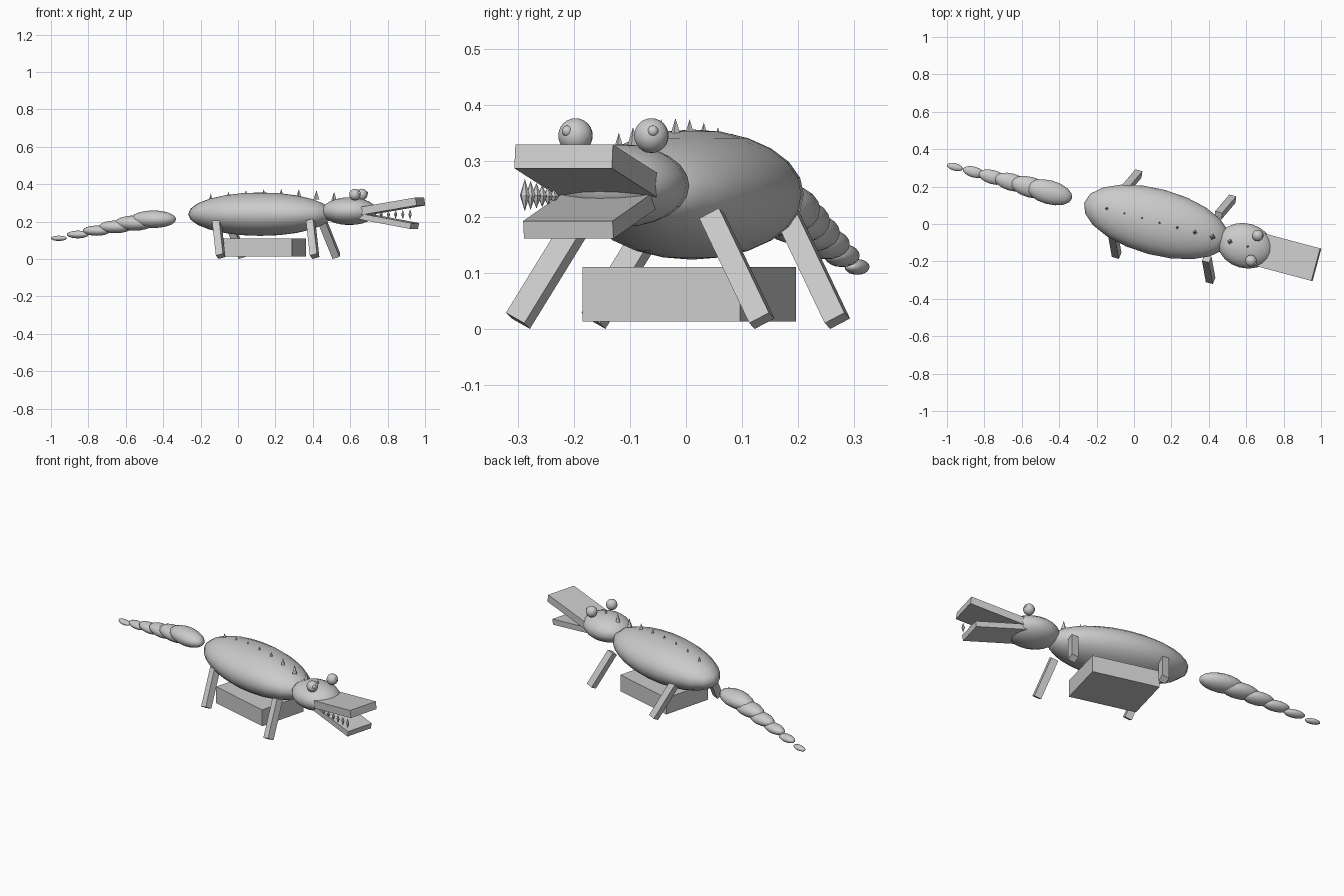
import bpy, bmesh
from math import radians, sin, pi
from mathutils import Matrix, Vector, Euler

old = bpy.data.objects.get("Cube")
if old:
    bpy.data.objects.remove(old)

GREY = (0.6, 0.6, 0.6, 1)
mat = bpy.data.materials.new("light grey")
mat.use_nodes = True
mat.diffuse_color = GREY
mat.node_tree.nodes["Principled BSDF"].inputs["Base Color"].default_value = GREY

# Body frame: local x runs from tail to snout, turned slightly on the ground
FRAME = Matrix.Translation((0.12, 0.011, 0)) @ Matrix.Rotation(radians(-15), 4, 'Z')


def add(name, bm, loc, size, rot=(0, 0, 0), smooth=False):
    """Place a unit shape in the body frame, with its scale applied."""
    bmesh.ops.transform(bm, matrix=Matrix.Diagonal((*size, 1)), verts=bm.verts)
    for f in bm.faces:
        f.smooth = smooth
    me = bpy.data.meshes.new(name)
    bm.to_mesh(me)
    bm.free()
    me.materials.append(mat)
    ob = bpy.data.objects.new(name, me)
    ob.matrix_world = FRAME @ Matrix.Translation(loc) @ Euler(rot).to_matrix().to_4x4()
    bpy.context.collection.objects.link(ob)
    return ob


def ellipsoid(name, loc, radii, segs=20, rings=12, smooth=True):
    bm = bmesh.new()
    bmesh.ops.create_uvsphere(bm, u_segments=segs, v_segments=rings, radius=1)
    return add(name, bm, loc, radii, smooth=smooth)


def box(name, loc, size, rot=(0, 0, 0)):
    bm = bmesh.new()
    bmesh.ops.create_cube(bm, size=1)
    return add(name, bm, loc, size, rot)


# Body and head
ellipsoid("body", (0, 0, 0.24), (0.4, 0.177, 0.116))
ellipsoid("head", (0.492, 0, 0.256), (0.15, 0.12, 0.074))

# Tail of shrinking beads
for i in range(6):
    t = i / 5
    ellipsoid("tail_segment_%d" % (i + 1), (-0.594 - 0.523 * t, 0.005, 0.213 - 0.102 * t),
              (0.126 - 0.082 * t, 0.064 - 0.044 * t, 0.047 - 0.033 * t), 16, 10)

# Crate under the belly
box("belly_box", (0.02, 0, 0.062), (0.385, 0.29, 0.097))


# Jaws open from inside the head
def jaw(name, end_u, end_z, pitch, width, thick, length=0.34):
    rot = (0, -pitch, 0)
    back = Euler(rot).to_matrix() @ Vector((-length / 2, 0, 0))
    box(name, Vector((end_u, 0, end_z)) + back, (length, width, thick), rot)


jaw("upper_jaw", 0.885, 0.308, 0.165, 0.18, 0.043)
jaw("lower_jaw", 0.853, 0.177, -0.18, 0.165, 0.032)

# Row of double-pointed teeth on the right side of the mouth
for i in range(6):
    ellipsoid("tooth_%d" % (i + 1), (0.85 - 0.04 * i, -0.081, 0.239 - 0.0005 * i),
              (0.009, 0.009, 0.029 - 0.003 * i), 6, 2, smooth=False)

# Legs splay outward and forward; eyes sit on top of the head
for side, s in (("left", 1), ("right", -1)):
    for end, u in (("front", 0.36), ("back", -0.16)):
        rot = (0.5 * s, -0.26, 0)
        up = Euler(rot).to_matrix() @ Vector((0, 0, 0.11))
        box("%s_%s_leg" % (end, side), Vector((u, 0.225 * s, 0.015)) + up,
            (0.04, 0.04, 0.22), rot)
    ellipsoid(side + "_eye", (0.542, 0.07 * s, 0.345), (0.031,) * 3, 16, 12)
    ellipsoid(side + "_pupil", (0.565, 0.079 * s, 0.353), (0.01,) * 3, 12, 8)

# Spines along the back, half sunk in the body
for i in range(9):
    bm = bmesh.new()
    bmesh.ops.create_cone(bm, cap_ends=True, segments=4, radius1=1, radius2=0, depth=1)
    tip = 0.35 + 0.026 * sin(pi * i / 8)
    add("spine_%d" % (i + 1), bm, (-0.275 + 0.0975 * i, 0, tip - 0.025), (0.016, 0.016, 0.05))
